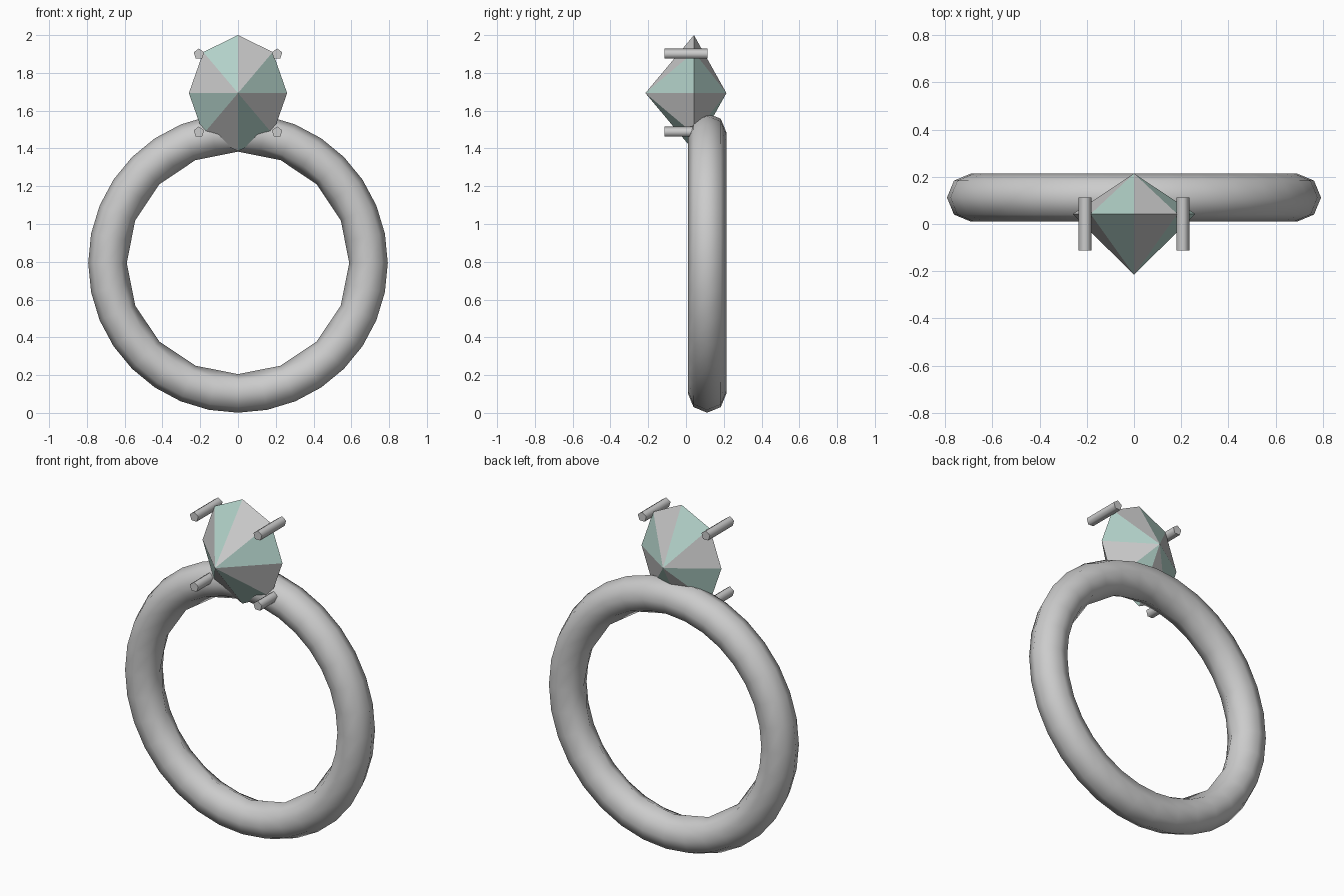
import bpy, bmesh
from math import sin, cos, pi, radians

if "Cube" in bpy.data.objects:
    bpy.data.objects.remove(bpy.data.objects["Cube"])


def make(name, verts, faces, smooth_angle=None):
    me = bpy.data.meshes.new(name)
    me.from_pydata(verts, [], faces)
    bm = bmesh.new()
    bm.from_mesh(me)
    bmesh.ops.recalc_face_normals(bm, faces=bm.faces)
    bm.to_mesh(me)
    bm.free()
    ob = bpy.data.objects.new(name, me)
    bpy.context.collection.objects.link(ob)
    if smooth_angle:
        bpy.ops.object.select_all(action='DESELECT')
        ob.select_set(True)
        bpy.context.view_layer.objects.active = ob
        bpy.ops.object.shade_smooth_by_angle(angle=radians(smooth_angle))
    return ob


# Band: eight-sided section swept around y; innermost row has only 16 corners
N, M, R, r = 32, 8, 0.691, 0.102
verts = []
for i in range(N):
    a = 2 * pi * i / N
    for j in range(M):
        b = 2 * pi * j / M
        d = R + r * cos(b)
        if j == M // 2 and i % 2:
            d *= cos(2 * pi / N)
        verts.append((d * cos(a), 0.112 + r * sin(b), 0.794 + d * sin(a)))
faces = [(i * M + j, (i + 1) % N * M + j, (i + 1) % N * M + (j + 1) % M, i * M + (j + 1) % M)
         for i in range(N) for j in range(M)]
make("ring_band", verts, faces, 60)

# Gem: flat octagonal double pyramid, alternate sectors coloured
cz = 1.693
verts = [(0.26 * cos(k * pi / 4), 0.042, cz + 0.307 * sin(k * pi / 4)) for k in range(8)]
verts += [(0, -0.215, cz), (0, 0.214, cz)]
faces = [(k, (k + 1) % 8, tip) for k in range(8) for tip in (8, 9)]
gem = make("gemstone", verts, faces)
plain = bpy.data.materials.new("plain_facet")
plain.diffuse_color = (0.8, 0.8, 0.8, 1)
plain.use_nodes = True
plain.node_tree.nodes["Principled BSDF"].inputs["Base Color"].default_value = plain.diffuse_color
teal = bpy.data.materials.new("teal_facet")
teal.diffuse_color = (0.46, 0.66, 0.6, 1)
teal.use_nodes = True
teal.node_tree.nodes["Principled BSDF"].inputs["Base Color"].default_value = teal.diffuse_color
gem.data.materials.append(plain)
gem.data.materials.append(teal)
for p in gem.data.polygons:
    p.material_index = 1 - (p.index // 2) % 2

# Prongs: four five-sided rods running front to back
for side, sx in (("left", -1), ("right", 1)):
    for level, z in (("upper", 1.9), ("lower", 1.487)):
        verts = [(sx * 0.207 + 0.029 * cos(pi / 2 + 2 * pi * k / 5), y,
                  z + 0.029 * sin(pi / 2 + 2 * pi * k / 5))
                 for y in (-0.113, 0.113) for k in range(5)]
        faces = [(k, (k + 1) % 5, (k + 1) % 5 + 5, k + 5) for k in range(5)]
        faces += [tuple(range(5)), tuple(range(5, 10))]
        make(f"prong_{level}_{side}", verts, faces, 80)
